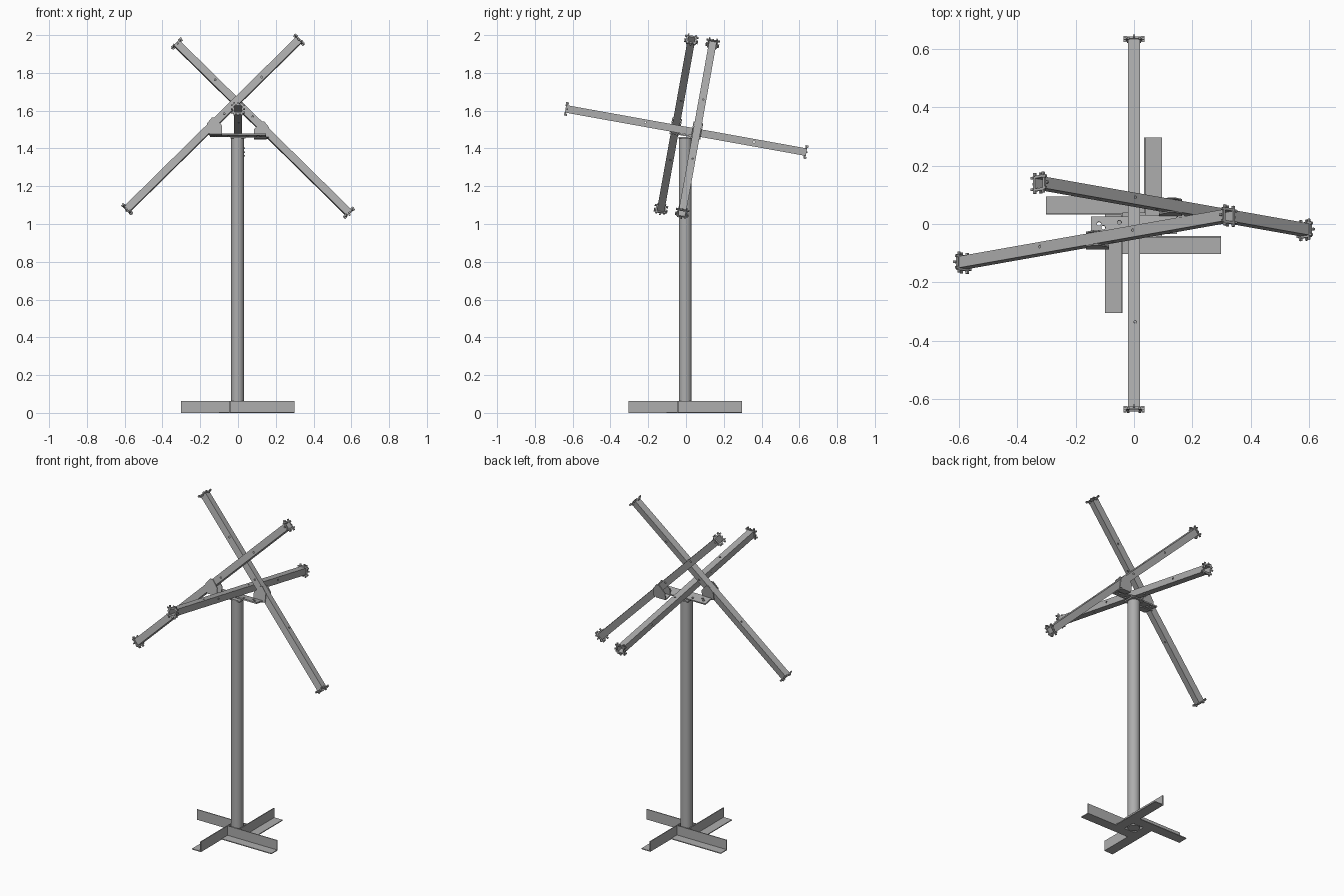
import bpy, bmesh
from math import radians, pi
from mathutils import Matrix, Vector

if "Cube" in bpy.data.objects:
    bpy.data.objects.remove(bpy.data.objects["Cube"])

steel = bpy.data.materials.new("galvanised_grey")
steel.use_nodes = True
GREY = (0.42, 0.42, 0.42, 1)
steel.diffuse_color = GREY
steel.node_tree.nodes["Principled BSDF"].inputs["Base Color"].default_value = GREY


def finish(name, bm, matrix=Matrix()):
    bmesh.ops.recalc_face_normals(bm, faces=bm.faces)
    mesh = bpy.data.meshes.new(name)
    bm.to_mesh(mesh)
    bm.free()
    mesh.materials.append(steel)
    ob = bpy.data.objects.new(name, mesh)
    bpy.context.collection.objects.link(ob)
    ob.matrix_world = matrix
    return ob


def box(bm, low, high, turn=Matrix()):
    low, high = Vector(low), Vector(high)
    m = turn @ Matrix.Translation((low + high) / 2) @ Matrix.Diagonal((*(high - low), 1))
    return bmesh.ops.create_cube(bm, size=1, matrix=m)["verts"]


def rod(bm, radius, depth, matrix, sides=12):
    bmesh.ops.create_cone(bm, cap_ends=True, segments=sides, radius1=radius,
                          radius2=radius, depth=depth, matrix=matrix)


def cut(ob, cutter):
    cutter.hide_render = True
    cutter.hide_viewport = True
    mod = ob.modifiers.new("holes", 'BOOLEAN')
    mod.operation = 'DIFFERENCE'
    mod.object = cutter


# Round post
bm = bmesh.new()
rod(bm, 0.034, 1.455, Matrix.Translation((-0.002, -0.004, 0.7275)), 32)
post = finish("post", bm)
bpy.context.view_layer.objects.active = post
post.select_set(True)
bpy.ops.object.shade_smooth_by_angle(angle=radians(40))
post.select_set(False)

# Four angle-iron feet in a pinwheel around the post
for i in range(4):
    bm = bmesh.new()
    box(bm, (-0.038, -0.098, 0), (0.3, -0.038, 0.005))
    box(bm, (-0.038, -0.042, 0), (0.3, -0.037, 0.063))
    finish(f"foot_{i + 1}", bm, Matrix.Translation((-0.002, -0.004, 0)) @ Matrix.Rotation(i * pi / 2, 4, 'Z'))

# Tilted head that carries the three beams
HEAD = Matrix.Translation((0, 0, 1.495)) @ Matrix.Rotation(radians(-10.2), 4, 'X')
HALF, R = 0.648, 0.02


def beam(name, place, holes):
    # Hollow square tube
    bm = bmesh.new()
    box(bm, (-R, -R, -HALF), (R, R, HALF))
    ends = [f for f in bm.faces if abs(f.normal.z) > 0.9]
    bmesh.ops.delete(bm, geom=ends, context='FACES_ONLY')
    tube = finish(name, bm, place)
    wall = tube.modifiers.new("wall", 'SOLIDIFY')
    wall.thickness = 0.003
    wall.offset = -1

    # Bolt holes through alternating walls
    bm = bmesh.new()
    for i, z in enumerate(holes):
        axis = 'X' if i % 2 else 'Y'
        rod(bm, 0.005, 0.1, Matrix.Translation((0.004, 0.004, z)) @ Matrix.Rotation(pi / 2, 4, axis))
    cut(tube, finish(name + "_hole_cutter", bm, place))

    # Toothed square collar at each end
    for side, label in ((-1, "lower"), (1, "upper")):
        bm = bmesh.new()
        for q in range(4):
            turn = Matrix.Rotation(q * pi / 2, 4, 'Z')
            box(bm, (-0.027, 0.018, -0.004), (0.027, 0.027, 0.004), turn)
            for k in (-1, 0, 1):
                x = k * 0.02
                z = 0.004 if k else -0.004
                box(bm, (x - 0.004, 0.025, z - 0.005), (x + 0.004, 0.036, z + 0.003), turn)
        end = place @ Matrix.Translation((0, 0, side * (HALF - 0.004)))
        finish(f"{name}_{label}_collar", bm, end)


beam("cross_beam", HEAD @ Matrix.Rotation(pi / 2, 4, 'X'), (-0.365, -0.1, 0.22, 0.345))
for name, s in (("right_beam", -1), ("left_beam", 1)):
    place = HEAD @ Matrix.Translation((s * 0.132, s * 0.057, 0.022)) @ Matrix.Rotation(-s * pi / 4, 4, 'Y')
    beam(name, place, (-0.25, 0.08, 0.2, 0.36))

# Paired brackets: the second is the first turned half way round
PROFILE = ((-0.165, -0.03), (-0.085, -0.03), (-0.085, 0.012),
           (-0.122, 0.055), (-0.138, 0.055), (-0.165, 0.022))
for name, angle in (("right", 0), ("left", pi)):
    turn = HEAD @ Matrix.Rotation(angle, 4, 'Z')

    # Clamp: two cheeks joined by a floor
    bm = bmesh.new()
    for y in (-0.083, -0.036):
        face = bm.faces.new([bm.verts.new((x, y, z)) for x, z in PROFILE])
        new = bmesh.ops.extrude_face_region(bm, geom=[face])["geom"]
        bmesh.ops.translate(bm, vec=(0, 0.005, 0), verts=[v for v in new if isinstance(v, bmesh.types.BMVert)])
    box(bm, (-0.15, -0.083, -0.034), (-0.085, -0.031, -0.028))
    finish(name + "_clamp", bm, turn)

    # Perforated mounting plate
    bm = bmesh.new()
    box(bm, (-0.148, -0.036, -0.03), (0, 0.03, -0.022))
    plate = finish(name + "_mounting_plate", bm, turn)
    bm = bmesh.new()
    for x, y in ((-0.12, 0.005), (-0.105, -0.008), (-0.05, 0.01)):
        rod(bm, 0.007, 0.05, Matrix.Translation((x, y, -0.026)))
    cut(plate, finish(name + "_plate_hole_cutter", bm, turn))

# Flat cap joining post and head
bm = bmesh.new()
box(bm, (-0.04, -0.04, 1.452), (0.04, 0.04, 1.46))
finish("post_cap", bm)
